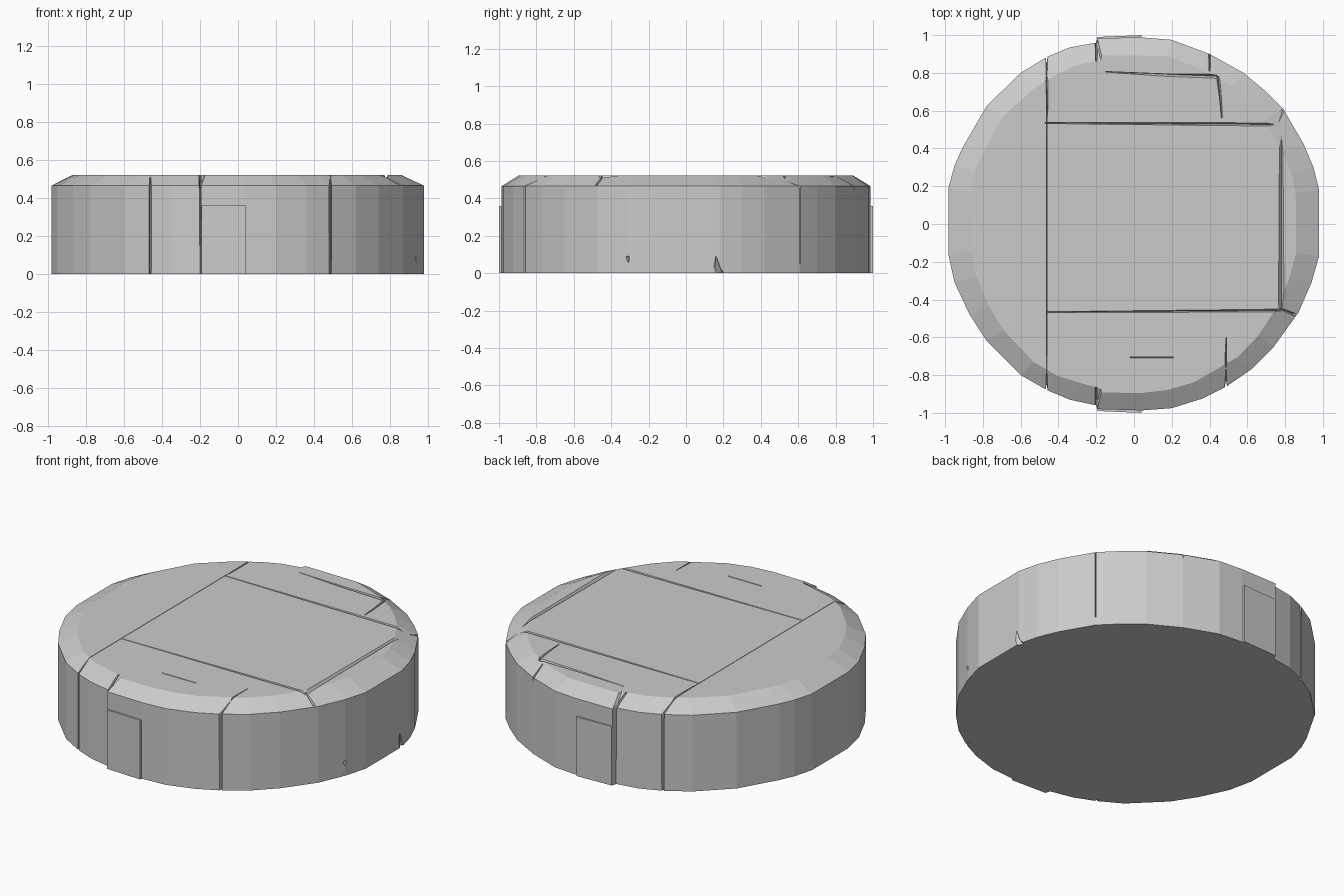
import bpy, bmesh, random
from mathutils import Vector

if "Cube" in bpy.data.objects:
    bpy.data.objects.remove(bpy.data.objects["Cube"])

random.seed(4)
RIM, TOP = 0.465, 0.522

# Plan outline of the worn stone, counter-clockwise from the right
OUTLINE = [(.98, -.17), (.98, .18), (.95, .30), (.90, .42), (.79, .61), (.70, .70), (.58, .80),
           (.40, .90), (.20, .975), (.05, .987), (-.195, .985), (-.2, .96), (-.34, .935),
           (-.46, .885), (-.60, .80), (-.78, .625), (-.91, .40), (-.95, .31), (-.983, .19),
           (-.983, -.16), (-.95, -.31), (-.87, -.48), (-.78, -.62), (-.60, -.80), (-.46, -.88),
           (-.34, -.93), (-.2, -.96), (-.195, -.98), (.04, -.987), (.20, -.975), (.36, -.925),
           (.49, -.86), (.62, -.77), (.74, -.65), (.87, -.47), (.94, -.31)]


def mesh_object(name, verts, faces):
    mesh = bpy.data.meshes.new(name)
    mesh.from_pydata(verts, [], faces)
    bm = bmesh.new()
    bm.from_mesh(mesh)
    bmesh.ops.recalc_face_normals(bm, faces=bm.faces)
    bm.to_mesh(mesh)
    bm.free()
    obj = bpy.data.objects.new(name, mesh)
    bpy.context.collection.objects.link(obj)
    return obj


def prism(name, rings):
    n = len(rings[0])
    faces = [tuple(range(n)), tuple(range(n * (len(rings) - 1), n * len(rings)))]
    for r in range(len(rings) - 1):
        for i in range(n):
            j = (i + 1) % n
            faces.append((r * n + i, r * n + j, (r + 1) * n + j, (r + 1) * n + i))
    return mesh_object(name, [v for ring in rings for v in ring], faces)


# Stone disc with a hand-worn chamfer
inner = []
for x, y in OUTLINE:
    k = random.uniform(-.008, .008)
    inner.append((x * (.88 + k), y * (.907 + k), TOP))
disc = prism("stone_disc", [[(x, y, 0) for x, y in OUTLINE],
                            [(x, y, RIM) for x, y in OUTLINE], inner])


def cut(cutter):
    cutter.hide_render = True
    mod = disc.modifiers.new(cutter.name, 'BOOLEAN')
    mod.operation, mod.solver, mod.object = 'DIFFERENCE', 'EXACT', cutter
    bpy.context.view_layer.objects.active = disc
    bpy.ops.object.modifier_apply(modifier=mod.name)
    bpy.data.objects.remove(cutter)


def groove(a, b, out, w0, w1, depth):
    """V-shaped crack from a to b whose width changes from w0 to w1."""
    a, b, out = Vector(a), Vector(b), Vector(out).normalized()
    side = (b - a).cross(out).normalized()
    ring = lambda p, w: [p - out * depth, p + side * w + out * depth, p - side * w + out * depth]
    cut(prism("groove_cutter", [ring(a, w0), ring(b, w1)]))


# Cracks across the top: start, end, widths at both ends
for x0, y0, x1, y1, w0, w1 in [
        (-.47, .535, .785, .527, .006, .018), (.78, .505, .78, -.455, .018, .03),
        (-.46, -.467, .85, -.457, .005, .016), (-.15, .806, .44, .782, .003, .022),
        (.445, .78, .465, .56, .016, .005), (-.02, -.706, .21, -.706, .006, .006),
        (-.46, .57, -.463, .80, .006, .012), (-.461, -.80, -.462, .57, .003, .003),
        (.489, -.60, .487, -.76, .003, .010)]:
    groove((x0, y0, TOP), (x1, y1, TOP), (0, 0, 1), w0, w1, .018)

# Cracks running down the chamfer
for x, y in [(-.463, .89), (-.462, -.89), (.487, -.87), (.40, .91), (-.2, .965), (-.2, -.965)]:
    groove((x, y * .895, TOP), (x, y, RIM), (0, y * .5, 1), .010, .014, .025)
groove((.775, .53, TOP), (.80, .62, RIM), (1, .8, 1.2), .012, .02, .025)
groove((.775, -.45, TOP), (.85, -.48, RIM), (1, -.5, 1.5), .014, .012, .02)

# Vertical joints in the side wall: position, lower end, width, depth
for x, y, z0, w, d in [(-.463, -.88, .0, .014, .035), (-.463, .884, .0, .014, .035),
                       (.487, -.862, .0, .016, .035), (-.2, -.965, .16, .006, .02),
                       (-.2, .965, .16, .006, .02), (.79, .61, .06, .008, .015)]:
    normal = (x, y, 0) if x > .7 else (0, y, 0)
    groove((x, y, z0 - .01), (x, y, RIM + .02), normal, w * .8, w, d)

# Chips at the foot of the wall
groove((.985, .16, .09), (.985, .20, -.02), (1, 0, 0), .003, .07, .03)
groove((.945, -.31, .06), (.93, -.31, .09), (1, -.3, 0), .012, .012, .02)

# Slightly proud panels at the front and back of the wall
for name, s in (("front_panel", -1), ("back_panel", 1)):
    corners = [(-.192, .95), (.04, .95), (.04, 1.0), (-.192, .99)]
    prism(name, [[(x, s * y, z) for x, y in corners] for z in (0, .36)])
